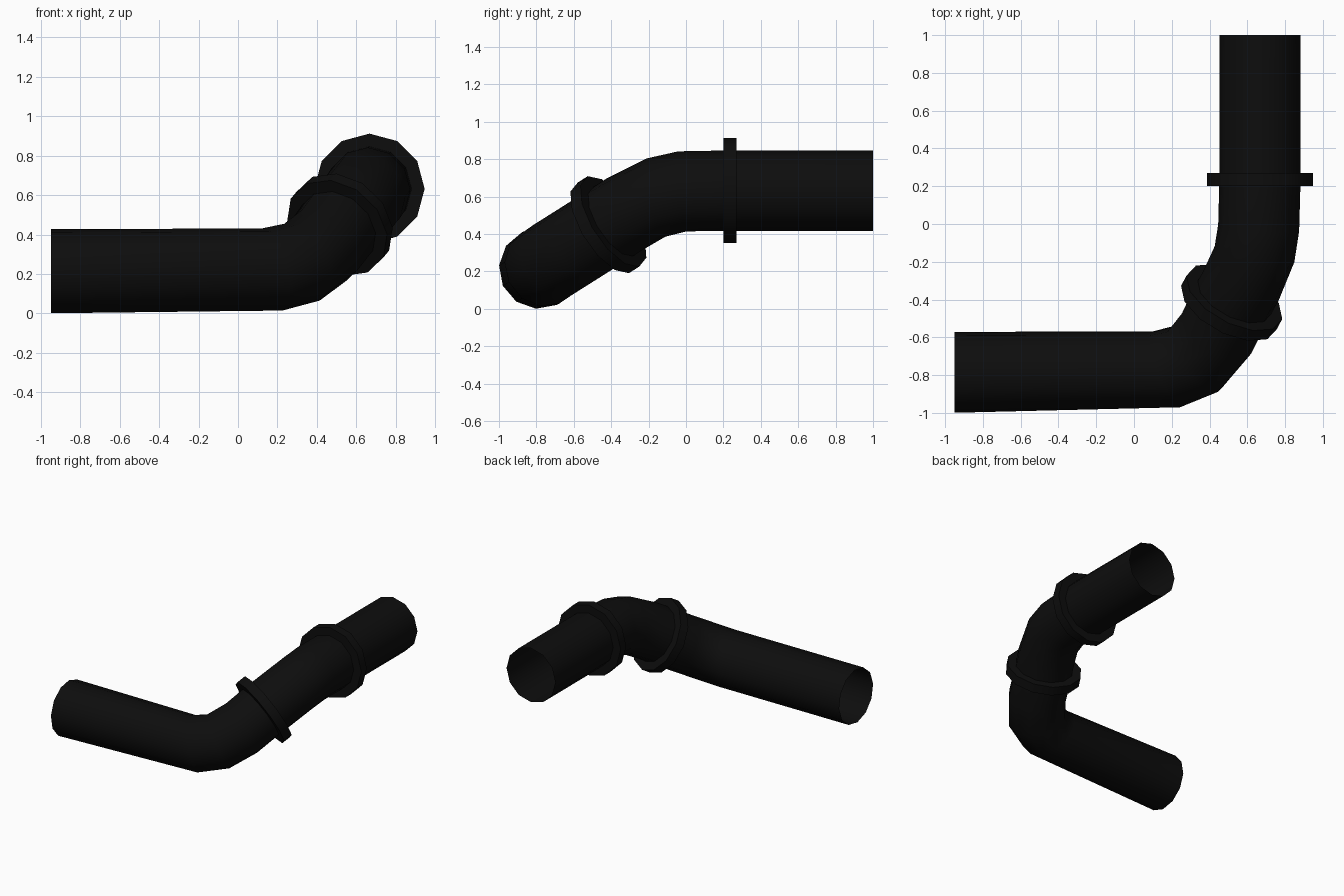
import bpy
import bmesh
import math
from mathutils import Vector

if "Cube" in bpy.data.objects:
    bpy.data.objects.remove(bpy.data.objects["Cube"])

SIDES = 12
PIPE_R, FLANGE_R, FLANGE_T = 0.215, 0.28, 0.07

black = bpy.data.materials.new("black_iron")
black.use_nodes = True
colour = (0.004, 0.004, 0.004, 1)
black.diffuse_color = colour
black.node_tree.nodes["Principled BSDF"].inputs["Base Color"].default_value = colour

# Directions of the three pipe runs
BACK = Vector((0, 1, 0))
SLOPE = Vector((0.41, 0.77, 0.49)).normalized()
SIDE = Vector((1, 0, 0))

# Centre line from the back end to the side end: position and direction
path = [
    ((0.667, 1.0, 0.632), BACK),
    ((0.667, 0.235, 0.632), BACK),
    ((0.66, -0.02, 0.628), BACK.lerp(SLOPE, 0.2)),
    ((0.638, -0.16, 0.595), BACK.lerp(SLOPE, 0.45)),
    ((0.565, -0.33, 0.505), BACK.lerp(SLOPE, 0.85)),
    ((0.517, -0.415, 0.45), SLOPE),
    ((0.437, -0.58, 0.345), SIDE.lerp(SLOPE, 0.88)),
    ((0.325, -0.715, 0.26), SIDE.lerp(SLOPE, 0.65)),
    ((0.17, -0.77, 0.222), SIDE.lerp(SLOPE, 0.4)),
    ((-0.95, -0.785, 0.215), SIDE),
]

# Carry one frame along the path so the sides do not twist
frames = []
up, last = Vector((0, 0, 1)), BACK
for point, direction in path:
    direction = direction.normalized()
    up = last.rotation_difference(direction) @ up
    frames.append((Vector(point), direction, up.copy()))
    last = direction


def loft(name, sections, closed=False):
    """Skin a row of round sections, each given as (centre, direction, up, radius)."""
    bm = bmesh.new()
    rings = []
    for centre, direction, up, radius in sections:
        across = up.cross(direction)
        angles = [math.tau * i / SIDES for i in range(SIDES)]
        rings.append([bm.verts.new(centre + radius * (up * math.cos(a) + across * math.sin(a)))
                      for a in angles])
    pairs = list(zip(rings, rings[1:]))
    if closed:
        pairs.append((rings[-1], rings[0]))
    for a, b in pairs:
        for i in range(SIDES):
            j = (i + 1) % SIDES
            bm.faces.new((a[i], a[j], b[j], b[i]))
    bmesh.ops.recalc_face_normals(bm, faces=bm.faces)
    mesh = bpy.data.meshes.new(name)
    bm.to_mesh(mesh)
    bm.free()
    mesh.materials.append(black)
    obj = bpy.data.objects.new(name, mesh)
    bpy.context.collection.objects.link(obj)
    bpy.ops.object.select_all(action="DESELECT")
    obj.select_set(True)
    bpy.context.view_layer.objects.active = obj
    bpy.ops.object.shade_smooth_by_angle(angle=math.radians(40))
    return obj


def flange(name, frame):
    """A flat collar around the pipe."""
    centre, direction, up = frame
    half, inner = FLANGE_T / 2, PIPE_R * 0.97
    corners = [(-half, inner), (-half, FLANGE_R), (half, FLANGE_R), (half, inner)]
    loft(name, [(centre + direction * d, direction, up, r) for d, r in corners], closed=True)


# Open-ended bent pipe and its two collars
loft("bent_pipe", [(*frame, PIPE_R) for frame in frames])
flange("back_flange", frames[1])
flange("middle_flange", frames[5])
